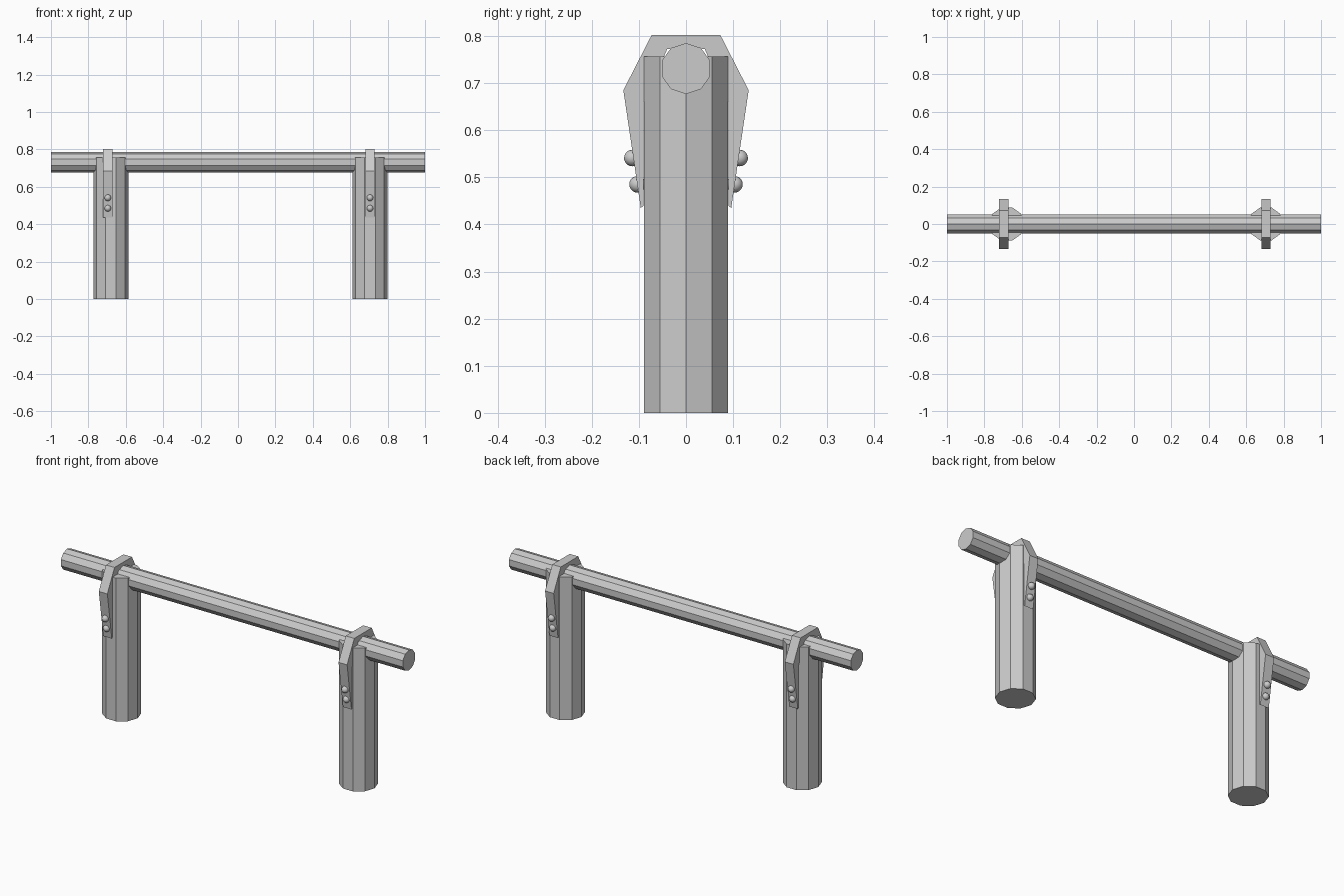
import bpy, bmesh, math
from mathutils import Matrix

cube = bpy.data.objects.get("Cube")
if cube:
    bpy.data.objects.remove(cube)

grey = bpy.data.materials.new("plain grey")
grey.use_nodes = True
grey.diffuse_color = (0.6, 0.6, 0.6, 1)
grey.node_tree.nodes["Principled BSDF"].inputs["Base Color"].default_value = (0.6, 0.6, 0.6, 1)


def finish(name, bm):
    bmesh.ops.recalc_face_normals(bm, faces=bm.faces)
    mesh = bpy.data.meshes.new(name)
    bm.to_mesh(mesh)
    bm.free()
    mesh.materials.append(grey)
    obj = bpy.data.objects.new(name, mesh)
    bpy.context.collection.objects.link(obj)
    return obj


def prism(name, radius, length, matrix):
    """Ten-sided bar whose first corner lies on its local x axis."""
    bm = bmesh.new()
    ring = [bm.verts.new((radius * math.cos(math.tau * i / 10),
                          radius * math.sin(math.tau * i / 10), -length / 2)) for i in range(10)]
    base = bm.faces.new(ring)
    out = bmesh.ops.extrude_face_region(bm, geom=[base], use_keep_orig=True)
    top = [v for v in out["geom"] if isinstance(v, bmesh.types.BMVert)]
    bmesh.ops.translate(bm, verts=top, vec=(0, 0, length))
    bm.transform(matrix)
    return finish(name, bm)


def strap(name, x, width=0.05):
    """Bent band that wraps over the rail and down both sides of the post."""
    outer = [(0.096, 0.435), (0.133, 0.685), (0.073, 0.802)]
    inner = [(0.09, 0.44), (0.09, 0.66), (0.04, 0.772)]
    outer += [(-y, z) for y, z in reversed(outer)]
    inner += [(-y, z) for y, z in reversed(inner)]
    bm = bmesh.new()
    rows = [[bm.verts.new((x + side * width / 2, y, z))
             for side, (y, z) in ((-1, o), (1, o), (1, i), (-1, i))]
            for o, i in zip(outer, inner)]
    for a, b in zip(rows, rows[1:]):
        for k in range(4):
            n = (k + 1) % 4
            bm.faces.new((a[k], a[n], b[n], b[k]))
    bm.faces.new(rows[0])
    bm.faces.new(rows[-1])
    return finish(name, bm)


def screw(name, x, y, z):
    """Rounded screw head, pole facing outward."""
    bm = bmesh.new()
    bmesh.ops.create_uvsphere(bm, u_segments=16, v_segments=10, radius=0.0175)
    bm.transform(Matrix.Translation((x, y, z)) @ Matrix.Rotation(math.pi / 2, 4, "X"))
    for f in bm.faces:
        f.smooth = True
    return finish(name, bm)


# Long rail, one corner pointing straight up
prism("rail", 0.054, 2.0, Matrix.Translation((0, 0, 0.731)) @ Matrix.Rotation(math.pi / 2, 4, "Y"))

# Posts with their straps and screws
for label, post_x, strap_x in (("right", -0.68, -0.696), ("left", 0.705, 0.706)):
    prism(label + "_post", 0.0935, 0.757, Matrix.Translation((post_x, 0, 0.757 / 2)))
    strap(label + "_strap", strap_x)
    for side, face in ((-1, "front"), (1, "back")):
        for level, y, z in (("upper", 0.114, 0.541), ("lower", 0.103, 0.485)):
            screw(f"{label}_{face}_{level}_screw", strap_x, side * y, z)
